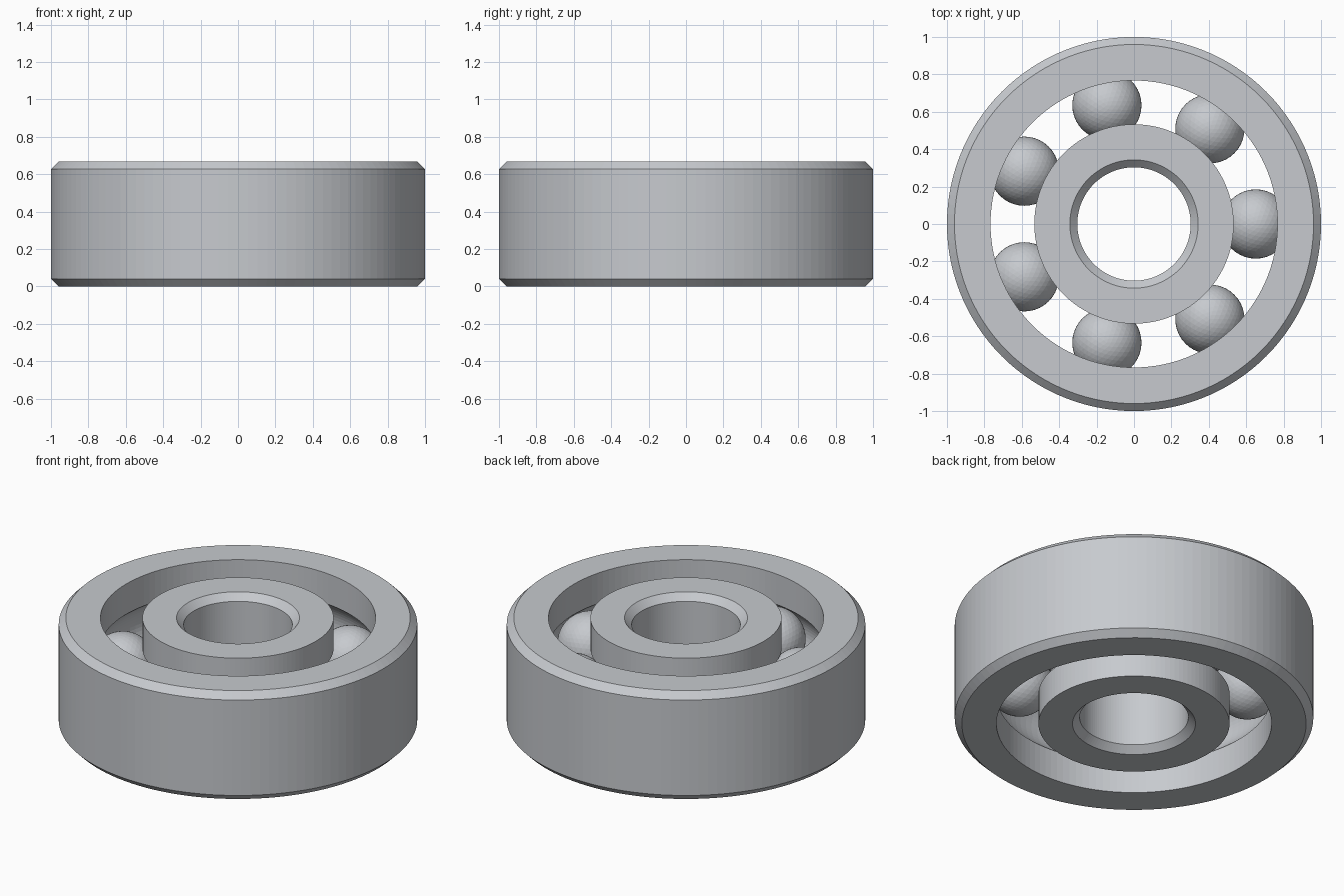
import bpy, bmesh, math
from mathutils import Matrix

cube = bpy.data.objects.get("Cube")
if cube:
    bpy.data.objects.remove(cube, do_unlink=True)

HEIGHT = 0.667
MID = HEIGHT / 2
PITCH = 0.651      # radius of the circle the balls run on
BALL = 0.185
GROOVE = 0.187
CHAMFER = 0.04
SEGMENTS = 120

steel = bpy.data.materials.new("brushed steel")
colour = (0.57, 0.59, 0.62, 1)
steel.use_nodes = True
steel.diffuse_color = colour
steel.node_tree.nodes["Principled BSDF"].inputs["Base Color"].default_value = colour


def finish(name, bm):
    bmesh.ops.recalc_face_normals(bm, faces=bm.faces)
    mesh = bpy.data.meshes.new(name)
    bm.to_mesh(mesh)
    bm.free()
    mesh.materials.append(steel)
    obj = bpy.data.objects.new(name, mesh)
    bpy.context.collection.objects.link(obj)
    return obj


def race(name, plain, grooved):
    """Spin a ring with a chamfered plain wall and a grooved wall facing the balls."""
    side = 1 if plain > grooved else -1
    inset = plain - side * CHAMFER
    profile = [(inset, 0), (plain, CHAMFER),
               (plain, HEIGHT - CHAMFER), (inset, HEIGHT), (grooved, HEIGHT)]
    # Round groove, from its upper edge to its lower edge
    limit = math.acos(abs(grooved - PITCH) / GROOVE)
    steps = 16
    for i in range(steps + 1):
        a = limit - 2 * limit * i / steps
        profile.append((PITCH + side * GROOVE * math.cos(a), MID + GROOVE * math.sin(a)))
    profile.append((grooved, 0))

    bm = bmesh.new()
    rings = []
    for k in range(SEGMENTS):
        t = math.tau * k / SEGMENTS
        rings.append([bm.verts.new((r * math.cos(t), r * math.sin(t), z)) for r, z in profile])
    n = len(profile)
    for k in range(SEGMENTS):
        a, b = rings[k], rings[(k + 1) % SEGMENTS]
        for i in range(n):
            j = (i + 1) % n
            bm.faces.new((a[i], a[j], b[j], b[i]))
    return finish(name, bm)


# Two races
race("outer_race", 1.0, 0.767)
race("inner_race", 0.303, 0.533)

# Seven balls spaced evenly around the groove
for k in range(7):
    t = math.tau * k / 7
    bm = bmesh.new()
    place = Matrix.Translation((PITCH * math.cos(t), PITCH * math.sin(t), MID))
    bmesh.ops.create_icosphere(bm, subdivisions=4, radius=BALL, matrix=place)
    finish(f"ball_{k + 1}", bm)
